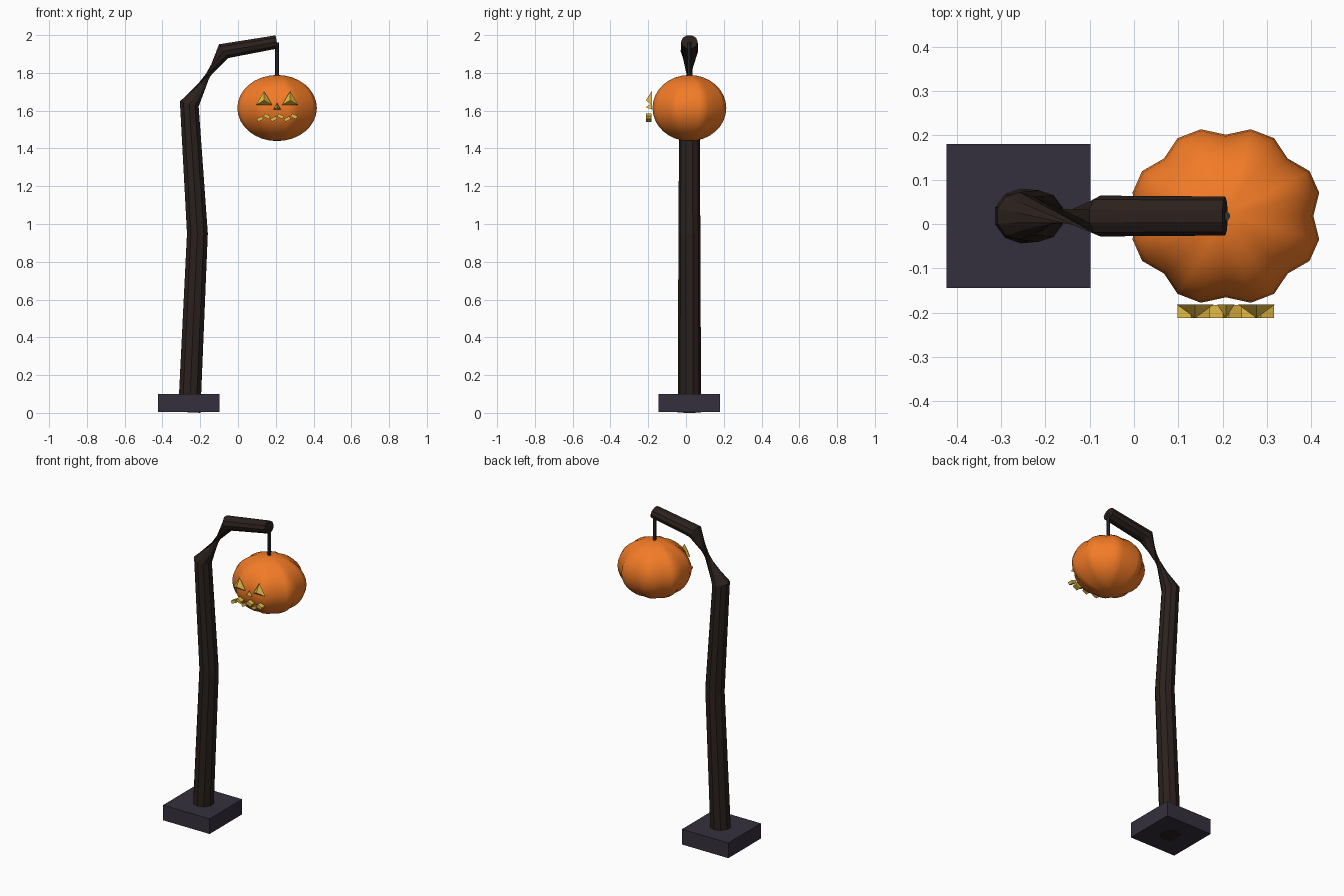
import bpy, bmesh, math
from mathutils import Vector, Matrix

if "Cube" in bpy.data.objects:
    bpy.data.objects.remove(bpy.data.objects["Cube"])

CY = 0.018   # shared centre line in y
PX = 0.207   # pumpkin centre in x


def material(name, rgb):
    m = bpy.data.materials.new(name)
    m.diffuse_color = (*rgb, 1)
    m.use_nodes = True
    m.node_tree.nodes["Principled BSDF"].inputs["Base Color"].default_value = m.diffuse_color
    return m


bark = material("dark_wood", (0.024, 0.015, 0.012))
stone = material("dark_stone", (0.035, 0.030, 0.047))
iron = material("iron", (0.03, 0.03, 0.04))
orange = material("orange", (0.90, 0.20, 0.02))
glow = material("glow_yellow", (0.80, 0.50, 0.06))


def finish(name, bm, mat, smooth=False):
    bmesh.ops.recalc_face_normals(bm, faces=bm.faces)
    me = bpy.data.meshes.new(name)
    bm.to_mesh(me)
    bm.free()
    me.materials.append(mat)
    for p in me.polygons:
        p.use_smooth = smooth
    ob = bpy.data.objects.new(name, me)
    bpy.context.collection.objects.link(ob)
    return ob


def box(name, centre, size, mat, tilt=0):
    bm = bmesh.new()
    mx = (Matrix.Translation(centre) @ Matrix.Rotation(tilt, 4, 'Y')
          @ Matrix.Diagonal((*size, 1)))
    bmesh.ops.create_cube(bm, size=1, matrix=mx)
    return finish(name, bm, mat)


def pyramid(name, x, z, r):
    # three-sided point facing the front
    bm = bmesh.new()
    base = []
    for k in range(3):
        a = math.radians(90 + 120 * k)
        base.append(bm.verts.new((x + r * math.cos(a), -0.181, z + r * math.sin(a))))
    tip = bm.verts.new((x, -0.212, z))
    bm.faces.new(base)
    for k in range(3):
        bm.faces.new((base[k], base[(k + 1) % 3], tip))
    return finish(name, bm, glow)


# base block
box("base", (-0.26, CY, 0.053), (0.325, 0.325, 0.096), stone)

# bent post: mitred rings swept along a path, twisted between rings 2 and 3
path = [(-0.258, 0.003, 0.062), (-0.215, 0.95, 0.058), (-0.258, 1.635, 0.054),
        (-0.076, 1.915, 0.046), (0.205, 1.964, 0.037)]
pts = [Vector((x, CY, z)) for x, z, r in path]
N = 10
bm = bmesh.new()
rings = []
for i, p in enumerate(pts):
    t = Vector()
    if i > 0:
        t += (p - pts[i - 1]).normalized()
    if i < len(pts) - 1:
        t += (pts[i + 1] - p).normalized()
    t.normalize()
    u = Vector((0, 1, 0))
    v = t.cross(u)
    r = path[i][2]
    rv = 0.037 if i == 4 else r
    ru = 0.044 if i == 4 else r
    rings.append([bm.verts.new(p + u * ru * math.cos(2 * math.pi * k / N)
                               + v * rv * math.sin(2 * math.pi * k / N)) for k in range(N)])
for i in range(len(rings) - 1):
    a, b = rings[i], rings[i + 1]
    for k in range(N):
        j = (k + 1) % N
        if i == 2:
            h, g = (k + N // 2) % N, (k + N // 2 - 1) % N
            bm.faces.new((a[k], a[j], b[h]))
            bm.faces.new((a[k], b[h], b[g]))
        else:
            bm.faces.new((a[k], a[j], b[j], b[k]))
bm.faces.new(rings[0])
bm.faces.new(rings[-1])
finish("bent_post", bm, bark)

# hanging rod
bm = bmesh.new()
bmesh.ops.create_cone(bm, cap_ends=True, segments=8, radius1=0.01, radius2=0.01,
                      depth=0.19, matrix=Matrix.Translation((PX, CY, 1.867)))
finish("hanging_rod", bm, iron)

# pumpkin with eight lobes
bm = bmesh.new()
bmesh.ops.create_uvsphere(bm, u_segments=24, v_segments=16, radius=1)
for v in bm.verts:
    lobe = 1 - 0.065 * math.cos(8 * math.atan2(v.co.y, v.co.x))
    v.co = Vector((PX + v.co.x * lobe * 0.211, CY + v.co.y * lobe * 0.196,
                   1.614 + v.co.z * 0.175))
finish("pumpkin", bm, orange, smooth=True)

# face: eyes, nose and zigzag mouth
for side, s in (("left", -1), ("right", 1)):
    pyramid(side + "_eye", PX + s * 0.069, 1.655, 0.049)
pyramid("nose", PX, 1.618, 0.023)
for k in range(6):
    low = k % 2 == 0
    box(f"mouth_piece_{k + 1}", (PX + (k - 2.5) * 0.036, -0.197, 1.556 if low else 1.570),
        (0.033, 0.03, 0.018), glow, math.radians(-25 if low else 25))
